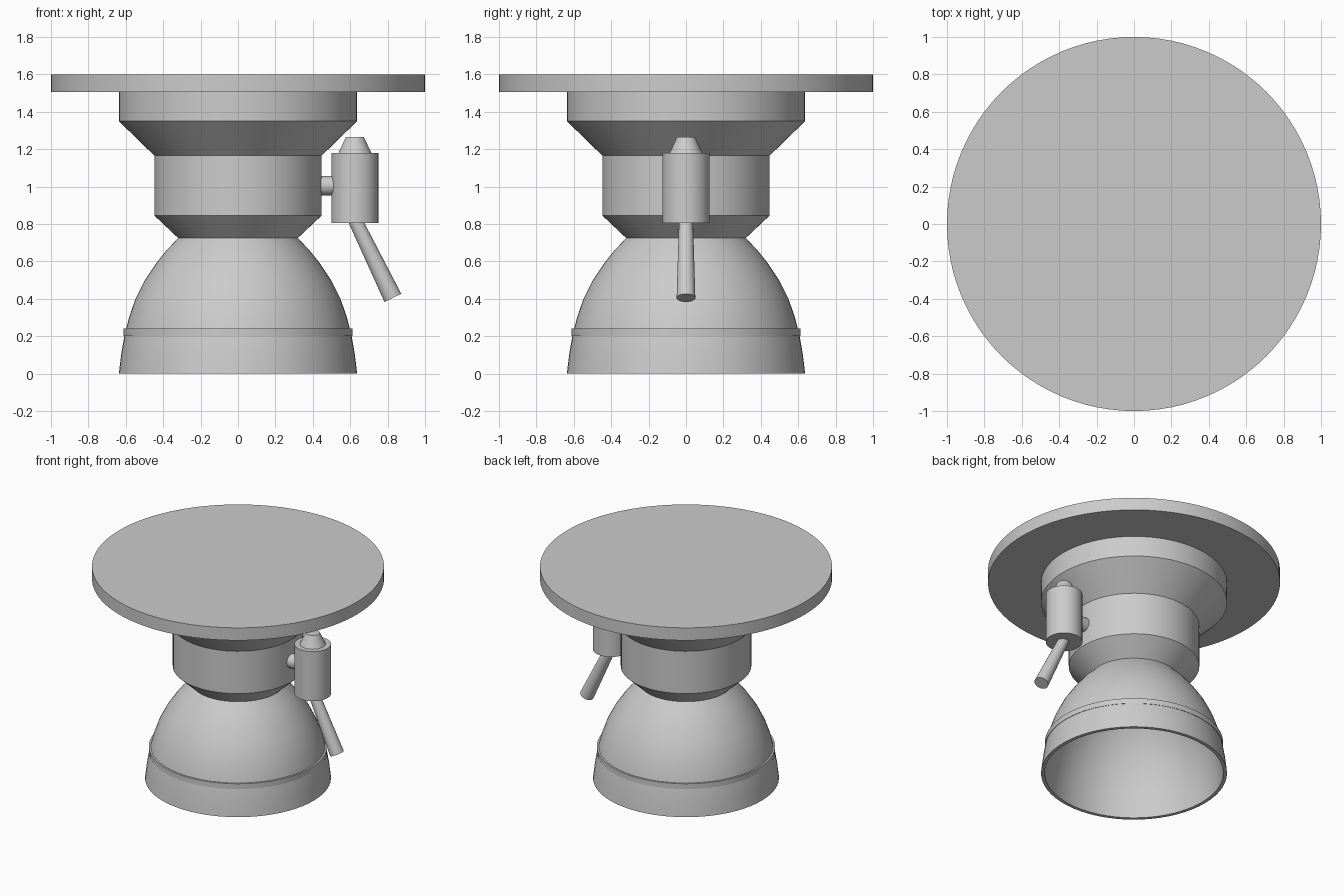
import bpy, math
from mathutils import Vector

cube = bpy.data.objects.get("Cube")
if cube:
    bpy.data.objects.remove(cube, do_unlink=True)

# Single plain metal colour
metal = bpy.data.materials.new("light_grey_metal")
GREY = (0.6, 0.6, 0.6, 1)
metal.diffuse_color = GREY
metal.use_nodes = True
metal.node_tree.nodes["Principled BSDF"].inputs["Base Color"].default_value = GREY


def lathe(name, profile, start=(0, 0, 0), axis=(0, 0, 1), sides=64, closed=False):
    """Spin (radius, height) points around an axis; open profiles get end caps."""
    verts, faces = [], []
    turn = Vector((0, 0, 1)).rotation_difference(Vector(axis))
    for r, h in profile:
        for i in range(sides):
            a = math.tau * i / sides
            point = Vector((r * math.cos(a), r * math.sin(a), h))
            verts.append(Vector(start) + turn @ point)
    rings = len(profile)
    for k in range(rings if closed else rings - 1):
        lo, hi = k * sides, (k + 1) % rings * sides
        for i in range(sides):
            j = (i + 1) % sides
            faces.append((lo + i, lo + j, hi + j, hi + i))
    if not closed:
        faces.append(tuple(reversed(range(sides))))
        faces.append(tuple(range((rings - 1) * sides, rings * sides)))
    mesh = bpy.data.meshes.new(name)
    mesh.from_pydata(verts, [], faces)
    mesh.materials.append(metal)
    obj = bpy.data.objects.new(name, mesh)
    bpy.context.collection.objects.link(obj)
    bpy.ops.object.select_all(action='DESELECT')
    obj.select_set(True)
    bpy.context.view_layer.objects.active = obj
    bpy.ops.object.shade_smooth_by_angle(angle=math.radians(25))
    return obj


# Mounting plate and stepped engine body
lathe("mounting_plate", [(1, 1.505), (1, 1.6)], sides=96)
lathe("engine_body", [(0.32, 0.725), (0.447, 0.845), (0.447, 1.165),
                      (0.637, 1.35), (0.637, 1.505)])

# Hollow bell: outer curve down to the lip, then back up the inside
bell = [(0.32, 0.725), (0.382, 0.66), (0.434, 0.595), (0.498, 0.5), (0.548, 0.4),
        (0.583, 0.3), (0.608, 0.2), (0.625, 0.1), (0.637, 0)]
inner = [(r - 0.025, h) for r, h in bell]
lathe("nozzle_bell", inner + bell[::-1], closed=True)
lathe("nozzle_band", [(0.59, 0.2), (0.611, 0.2), (0.611, 0.24), (0.585, 0.24)],
      closed=True)

# Side pump with tapered cap, feed pipe and slanted exhaust
PUMP_X = 0.625
lathe("pump_body", [(0.126, 0.805), (0.126, 1.18)], (PUMP_X, 0, 0), sides=32)
lathe("pump_cap", [(0.088, 1.18), (0.048, 1.265)], (PUMP_X, 0, 0), sides=32)
lathe("feed_pipe", [(0.052, 0), (0.052, 0.14)], (0.4, 0, 1.005), (1, 0, 0), sides=32)
top, end = Vector((0.619, 0, 0.835)), Vector((0.828, 0, 0.405))
lathe("exhaust_pipe", [(0.05, 0), (0.037, (top - end).length)], end, top - end, sides=32)
